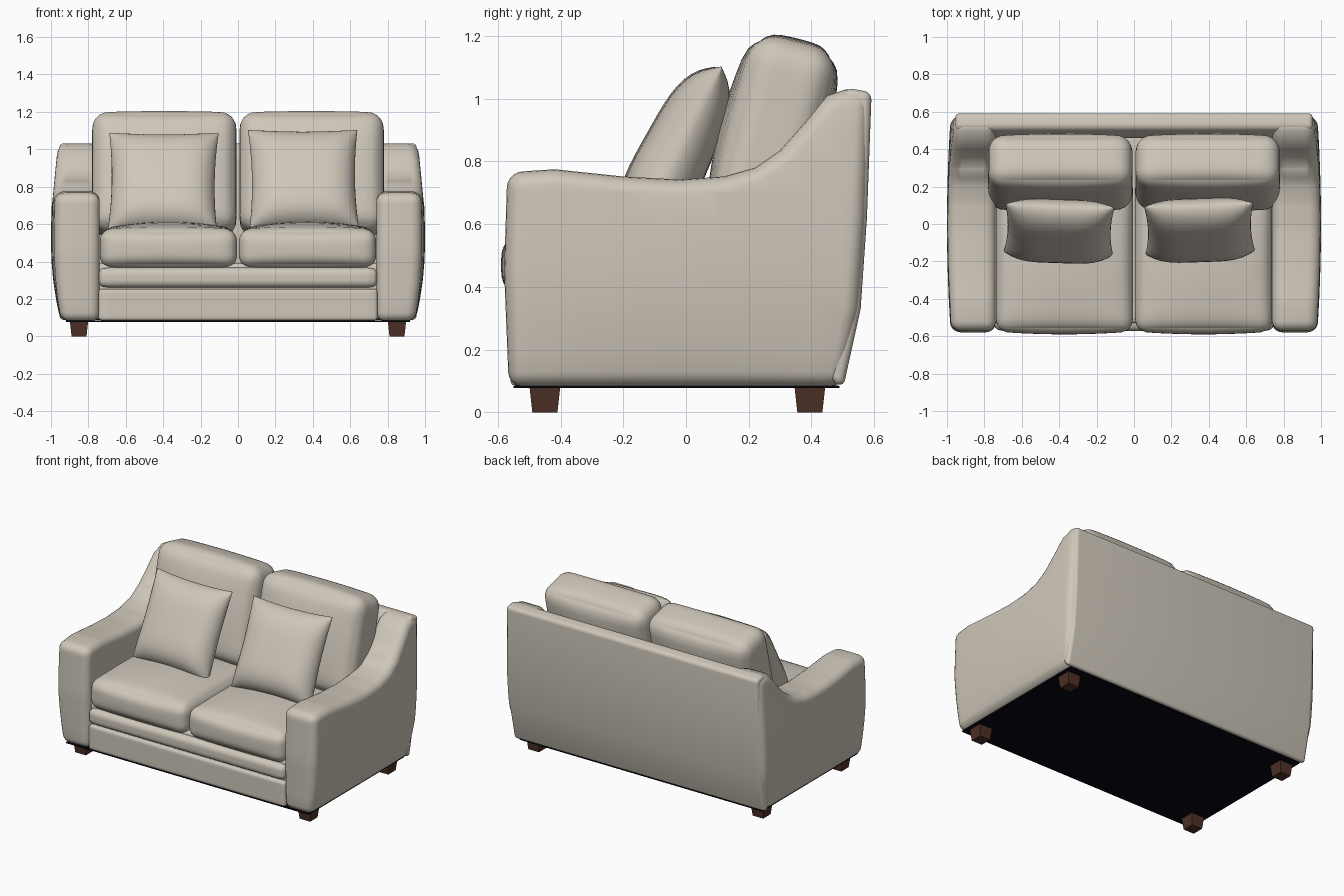
import bpy, bmesh, math
from mathutils import Matrix, Vector

cube = bpy.data.objects.get("Cube")
if cube:
    bpy.data.objects.remove(cube, do_unlink=True)


def material(name, rgb):
    m = bpy.data.materials.new(name)
    m.use_nodes = True
    m.diffuse_color = (*rgb, 1)
    m.node_tree.nodes["Principled BSDF"].inputs["Base Color"].default_value = (*rgb, 1)
    return m


FABRIC = material("beige fabric", (0.62, 0.57, 0.49))
WOOD = material("dark brown wood", (0.075, 0.03, 0.019))
LINING = material("black lining", (0.002, 0.002, 0.006))


def finish(name, bm, mat, smooth=True, mirror=False):
    bmesh.ops.recalc_face_normals(bm, faces=bm.faces[:])
    mesh = bpy.data.meshes.new(name)
    bm.to_mesh(mesh)
    bm.free()
    mesh.materials.append(mat)
    if smooth:
        mesh.shade_smooth()
    ob = bpy.data.objects.new(name, mesh)
    bpy.context.collection.objects.link(ob)
    if mirror:
        ob.modifiers.new("Mirror", 'MIRROR')
    return ob


def soft_box(name, center, half, radius, crown=(0, 0, 0), tilt=0, mat=FABRIC):
    """Rounded box whose faces swell outward by the crown on each axis."""
    bm = bmesh.new()
    bmesh.ops.create_cube(bm, size=2)
    bmesh.ops.subdivide_edges(bm, edges=bm.edges[:], cuts=15, use_grid_fill=True)
    for v in bm.verts:
        u = [math.sin(c * math.pi / 2) for c in v.co]
        p = Vector([a * h for a, h in zip(u, half)])
        core = Vector([max(radius - h, min(h - radius, c)) for c, h in zip(p, half)])
        v.co = core + (p - core).normalized() * radius
        for i in range(3):
            a, b = u[i - 1], u[i - 2]
            v.co[i] += crown[i] * u[i] * (1 - a * a) * (1 - b * b)
    bm.transform(Matrix.Translation(center) @ Matrix.Rotation(math.radians(tilt), 4, 'X'))
    return finish(name, bm, mat)


def prism(profile, x0, x1, radius):
    """Side profile (y, z) extruded along x, with its sharp edges rounded."""
    bm = bmesh.new()
    face = bm.faces.new([bm.verts.new((x0, y, z)) for y, z in profile])
    new = bmesh.ops.extrude_face_region(bm, geom=[face])["geom"]
    for v in new:
        if isinstance(v, bmesh.types.BMVert):
            v.co.x = x1
    bmesh.ops.recalc_face_normals(bm, faces=bm.faces[:])
    sharp = [e for e in bm.edges if e.calc_face_angle(0) > 0.6]
    bmesh.ops.bevel(bm, geom=sharp, offset=radius, segments=5, profile=0.5,
                    affect='EDGES', clamp_overlap=True)
    return bm


# Sweeping arms with a gently swollen outer side
arm = prism([(-0.565, 0.08), (-0.58, 0.45), (-0.57, 0.765), (-0.42, 0.775), (-0.2, 0.752),
             (-0.02, 0.742), (0.12, 0.752), (0.22, 0.78), (0.3, 0.835), (0.38, 0.925),
             (0.45, 1.01), (0.51, 1.03), (0.59, 1.02), (0.575, 0.62), (0.555, 0.33), (0.5, 0.08)],
            0.74, 0.94, 0.048)
for axis, cuts in ((1, range(-5, 6)), (2, range(2, 10))):
    for c in cuts:
        spot = Vector()
        spot[axis] = c / 10
        normal = Vector()
        normal[axis] = 1
        bmesh.ops.bisect_plane(arm, geom=arm.verts[:] + arm.edges[:] + arm.faces[:],
                               plane_co=spot, plane_no=normal)
for v in arm.verts:
    z = v.co.z - 0.5
    swell = 1 - (z / (0.45 if z < 0 else 0.75)) ** 2
    v.co.x += 0.06 * max(0, swell) * (1 - v.co.y ** 2) * max(0, (v.co.x - 0.74) / 0.2)
finish("arms", arm, FABRIC, mirror=True)

# Back panel
back = prism([(0.46, 0.1), (0.46, 0.96), (0.515, 1.035), (0.592, 1.02),
              (0.577, 0.62), (0.557, 0.33), (0.502, 0.08)], -0.955, 0.955, 0.03)
finish("back_panel", back, FABRIC)

# Base, front rails and underside lining
soft_box("seat_base", (0, -0.02, 0.24), (0.78, 0.51, 0.15), 0.02)
soft_box("lower_rail", (0, -0.5, 0.169), (0.745, 0.06, 0.085), 0.018)
soft_box("upper_rail", (0, -0.5, 0.314), (0.745, 0.073, 0.054), 0.04)
soft_box("underside_lining", (0, -0.03, 0.081), (0.92, 0.52, 0.004), 0.002, mat=LINING)


def pillow(name, center, half, thick, turn):
    """Two domed panels sewn at a rim with pulled-out corners."""
    bm = bmesh.new()
    for side in (-1, 1):
        panel = bmesh.ops.create_grid(bm, x_segments=22, y_segments=22, size=1)["verts"]
        for v in panel:
            u, w = (math.sin(c * math.pi / 2) for c in v.co.xy)
            dome = max(0, (1 - u ** 4) * (1 - w ** 4)) ** 0.6
            v.co = (u * half * (1 - 0.06 * (1 - w * w)),
                    w * half * (1 - 0.05 * (1 - u * u)),
                    side * thick * dome * (1 - 0.15 * w))
    bmesh.ops.remove_doubles(bm, verts=bm.verts[:], dist=0.0005)
    bm.transform(Matrix.Translation(center) @ Matrix.Rotation(math.radians(turn), 4, 'Z')
                 @ Matrix.Rotation(math.radians(64), 4, 'X'))
    finish(name, bm, FABRIC)


# Seat cushions, back cushions and throw pillows
for side, s in (("right", -1), ("left", 1)):
    soft_box(side + "_seat_cushion", (s * 0.372, -0.16, 0.47), (0.367, 0.415, 0.103), 0.065,
             crown=(0, 0.015, 0.04))
    soft_box(side + "_back_cushion", (s * 0.394, 0.275, 0.865), (0.386, 0.14, 0.325), 0.085,
             crown=(0, 0.035, 0.012), tilt=-14)
pillow("right_throw_pillow", (-0.4, -0.03, 0.825), 0.293, 0.11, -2)
pillow("left_throw_pillow", (0.35, -0.025, 0.84), 0.293, 0.11, 2)

# Tapered square feet
for row, y in (("front", -0.45), ("back", 0.395)):
    bm = bmesh.new()
    root = math.sqrt(2)
    bmesh.ops.create_cone(bm, cap_ends=True, segments=4, radius1=0.04 * root,
                          radius2=0.05 * root, depth=0.09)
    bm.transform(Matrix.Translation((0.85, y, 0.045)) @ Matrix.Rotation(math.pi / 4, 4, 'Z'))
    finish(row + "_feet", bm, WOOD, smooth=False, mirror=True)
